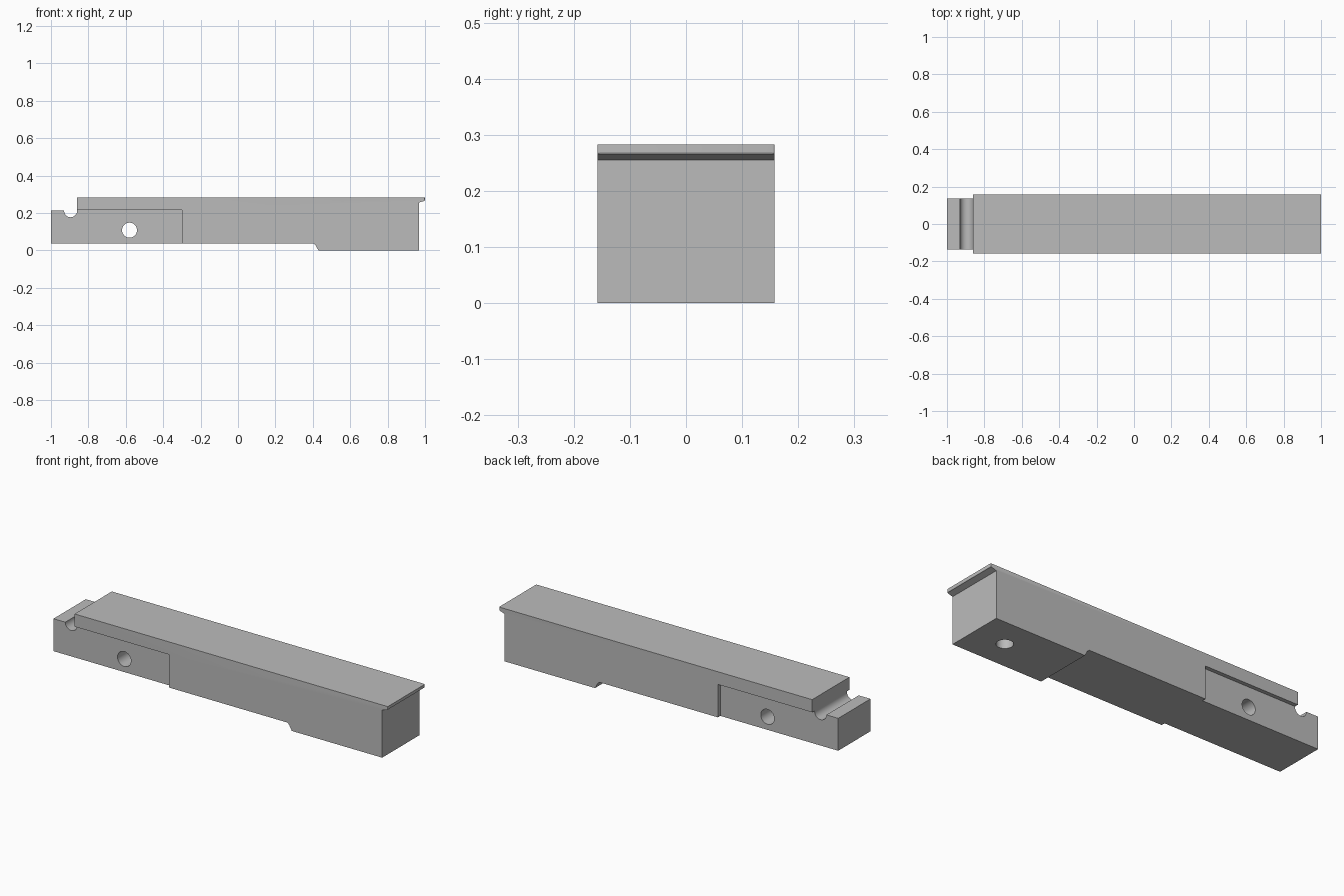
import bpy, bmesh, math
from mathutils import Matrix

if "Cube" in bpy.data.objects:
    bpy.data.objects.remove(bpy.data.objects["Cube"], do_unlink=True)

HALF_WIDTH = 0.158
TONGUE_HALF = 0.137

grey = bpy.data.materials.new("plain grey")
grey.use_nodes = True
grey.diffuse_color = (0.5, 0.5, 0.5, 1)
grey.node_tree.nodes["Principled BSDF"].inputs["Base Color"].default_value = (0.5, 0.5, 0.5, 1)


def add_object(name, bm):
    bmesh.ops.recalc_face_normals(bm, faces=bm.faces)
    mesh = bpy.data.meshes.new(name)
    bm.to_mesh(mesh)
    bm.free()
    mesh.materials.append(grey)
    obj = bpy.data.objects.new(name, mesh)
    bpy.context.collection.objects.link(obj)
    return obj


def box(name, low, high):
    bm = bmesh.new()
    bmesh.ops.create_cube(bm, size=1)
    for v in bm.verts:
        v.co = [h if c > 0 else l for c, l, h in zip(v.co, low, high)]
    return add_object(name, bm)


def cylinder(name, centre, radius, depth, axis):
    turn = Matrix.Rotation(math.pi / 2, 4, 'X') if axis == 'Y' else Matrix()
    bm = bmesh.new()
    bmesh.ops.create_cone(bm, cap_ends=True, segments=48, radius1=radius, radius2=radius,
                          depth=depth, matrix=Matrix.Translation(centre) @ turn)
    return add_object(name, bm)


def cut(target, cutter):
    cutter.hide_render = True
    mod = target.modifiers.new(cutter.name, 'BOOLEAN')
    mod.operation = 'DIFFERENCE'
    mod.solver = 'EXACT'
    mod.object = cutter
    bpy.context.view_layer.objects.active = target
    bpy.ops.object.modifier_apply(modifier=mod.name)
    bpy.data.objects.remove(cutter, do_unlink=True)


# Side profile: stepped underside, end lip, and round groove behind the nose
groove_x, groove_z, groove_r = -0.895, 0.212, 0.035
profile = [(-1, 0.038), (0.405, 0.038), (0.415, 0.027), (0.43, 0), (0.967, 0),
           (0.967, 0.255), (0.973, 0.257), (0.998, 0.265), (1, 0.268), (1, 0.283),
           (groove_x + groove_r, 0.283)]
for i in range(17):
    a = -math.pi * i / 16
    profile.append((groove_x + groove_r * math.cos(a), groove_z + groove_r * math.sin(a)))
profile.append((-1, groove_z))

bm = bmesh.new()
side = bm.faces.new([bm.verts.new((x, -HALF_WIDTH, z)) for x, z in profile])
extruded = bmesh.ops.extrude_face_region(bm, geom=[side])["geom"]
bmesh.ops.translate(bm, vec=(0, 2 * HALF_WIDTH, 0),
                    verts=[g for g in extruded if isinstance(g, bmesh.types.BMVert)])

# Softened corners on the lip
corners = [e for e in bm.edges if all(v.co.x > 0.999 for v in e.verts)
           and abs(e.verts[0].co.y - e.verts[1].co.y) < 0.001]
bmesh.ops.bevel(bm, geom=corners, offset=0.005, segments=3, profile=0.5, affect='EDGES')
body = add_object("grooved_bar", bm)

# Narrowed tongue on both sides
for s in (-1, 1):
    ys = sorted((s * TONGUE_HALF, s * 0.3))
    cut(body, box("tongue_relief", (-1.1, ys[0], -0.1), (-0.3, ys[1], 0.215)))

# Cross pin hole and blind hole in the underside
cut(body, cylinder("cross_hole", (-0.58, 0, 0.108), 0.04, 1, 'Y'))
cut(body, cylinder("underside_hole", (0.783, 0, 0), 0.041, 0.3, 'Z'))

bpy.ops.object.select_all(action='DESELECT')
body.select_set(True)
bpy.context.view_layer.objects.active = body
bpy.ops.object.shade_smooth_by_angle(angle=math.radians(25))
